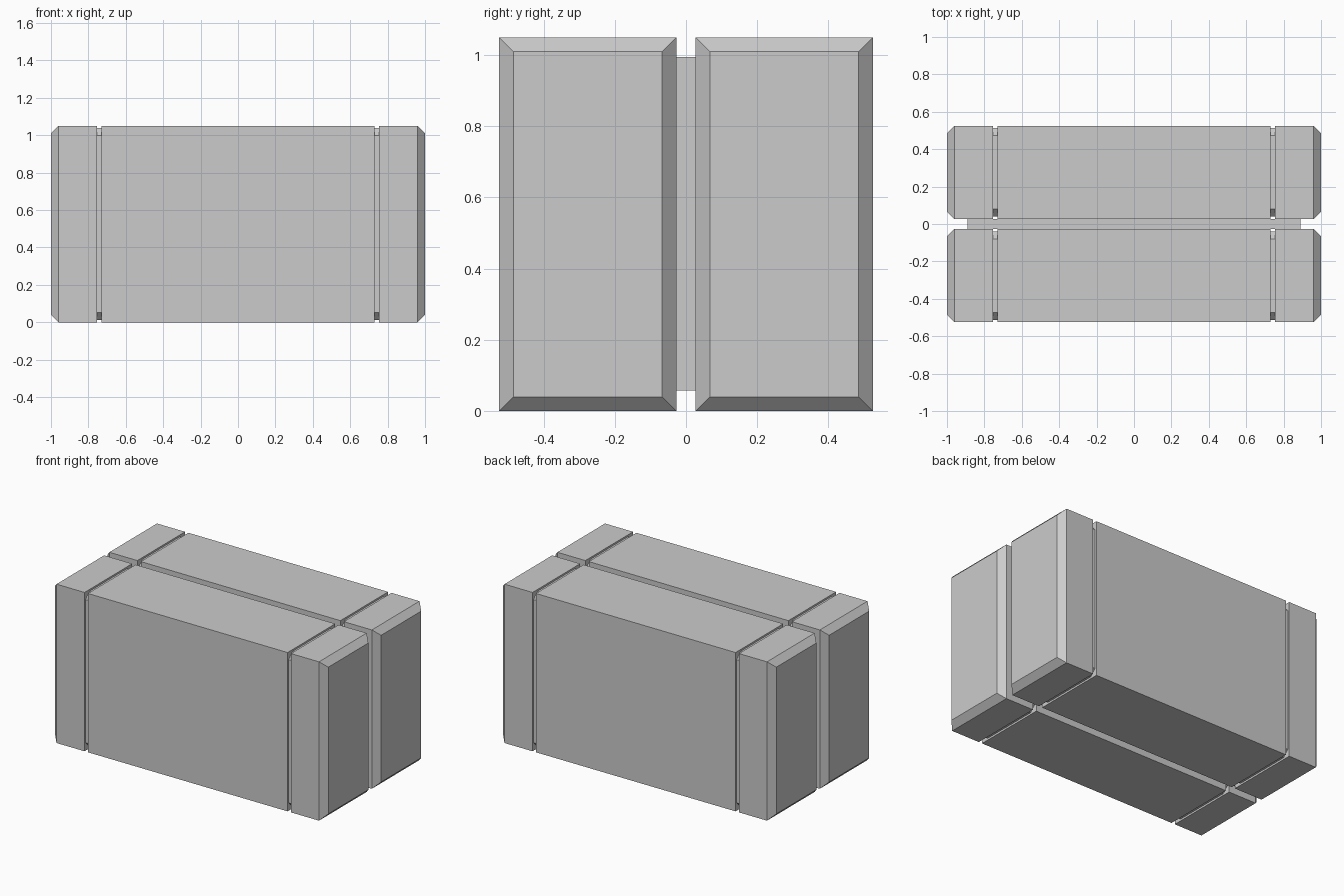
import bpy, bmesh

if "Cube" in bpy.data.objects:
    bpy.data.objects.remove(bpy.data.objects["Cube"])

H = 1.05                 # overall height
CH = 0.04                # chamfer size
Y0, Y1 = 0.027, 0.525    # inner and outer side of each half
SEAM0, SEAM1 = 0.73, 0.755


def rect(inset):
    a, b, c, d = Y0 + inset, Y1 - inset, inset, H - inset
    return [(a, c), (b, c), (b, d), (a, d)]


def octagon(inset, k):
    a, b, c, d = Y0 + inset, Y1 - inset, inset, H - inset
    return [(a + k, c), (b - k, c), (b, c + k), (b, d - k),
            (b - k, d), (a + k, d), (a, d - k), (a, c + k)]


def loft(name, rings, sx=1, sy=1):
    """Closed solid through (x, yz outline) rings, optionally mirrored."""
    bm = bmesh.new()
    loops = [[bm.verts.new((sx * x, sy * y, z)) for y, z in pts] for x, pts in rings]
    n = len(loops[0])
    for r0, r1 in zip(loops, loops[1:]):
        for i in range(n):
            j = (i + 1) % n
            bm.faces.new((r0[i], r0[j], r1[j], r1[i]))
    bm.faces.new(loops[0])
    bm.faces.new(loops[-1])
    bmesh.ops.recalc_face_normals(bm, faces=bm.faces)
    me = bpy.data.meshes.new(name)
    bm.to_mesh(me)
    bm.free()
    ob = bpy.data.objects.new(name, me)
    bpy.context.collection.objects.link(ob)


for sy, side in ((-1, "front"), (1, "back")):
    # long middle block
    loft(f"{side}_main_block", [(-SEAM0, rect(0)), (SEAM0, rect(0))], 1, sy)
    for sx, end in ((-1, "left"), (1, "right")):
        # end cap with chamfered outer face
        loft(f"{side}_{end}_end_cap",
             [(SEAM1, rect(0)), (1 - CH, rect(0)), (1, rect(CH))], sx, sy)
        # recessed neck in the seam
        loft(f"{side}_{end}_seam_neck",
             [(SEAM0, octagon(0.012, CH)), (SEAM1, octagon(0.012, CH))], sx, sy)

# recessed plate joining the halves
w, t, lo, hi = 0.89, Y0, 0.057, 0.995
plate = [(-t, lo), (t, lo), (t, hi), (-t, hi)]
loft("joining_plate", [(-w, plate), (w, plate)])
